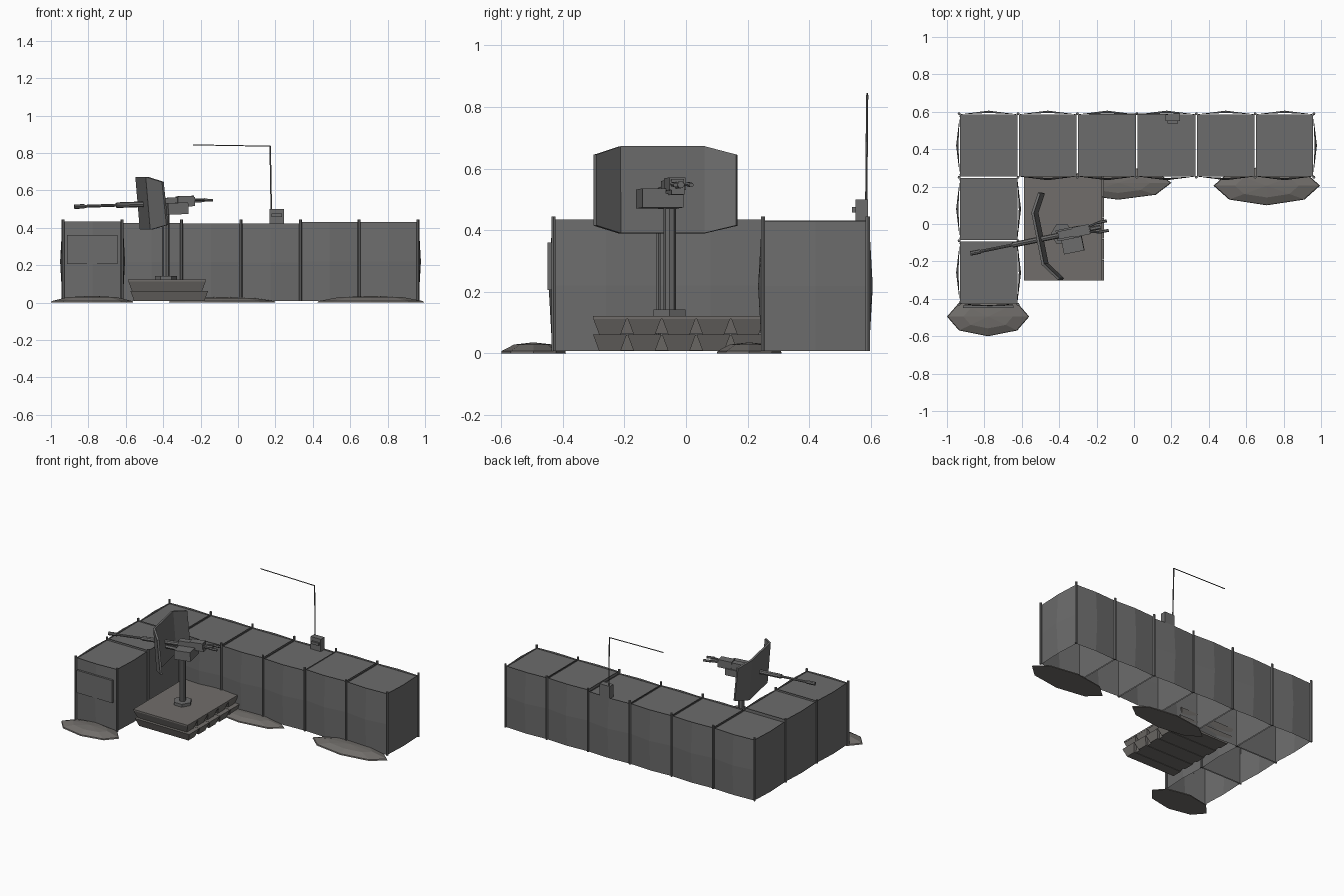
import bpy, bmesh, math
from mathutils import Vector, Matrix

if "Cube" in bpy.data.objects:
    bpy.data.objects.remove(bpy.data.objects["Cube"])


def colour(name, rgb):
    m = bpy.data.materials.new(name)
    m.diffuse_color = (*rgb, 1)
    m.use_nodes = True
    m.node_tree.nodes["Principled BSDF"].inputs["Base Color"].default_value = m.diffuse_color
    return m


DARK = colour("dark_grey", (0.15, 0.15, 0.15))
EARTH = colour("earth", (0.165, 0.155, 0.145))


def make(name, verts, faces, mat=None, paint=DARK):
    me = bpy.data.meshes.new(name)
    me.from_pydata([Vector(v) for v in verts], [], faces)
    me.materials.append(paint)
    ob = bpy.data.objects.new(name, me)
    bpy.context.collection.objects.link(ob)
    bm = bmesh.new()
    bm.from_mesh(me)
    if mat:
        bm.transform(mat)
    bmesh.ops.recalc_face_normals(bm, faces=bm.faces)
    bm.to_mesh(me)
    bm.free()
    return ob


def box(name, lo, hi, mat=None, taper=0.0, paint=DARK):
    # taper pulls the bottom face inwards
    (x0, y0, z0), (x1, y1, z1) = lo, hi
    t = taper
    v = [(x0 + t, y0 + t, z0), (x1 - t, y0 + t, z0), (x1 - t, y1 - t, z0), (x0 + t, y1 - t, z0),
         (x0, y0, z1), (x1, y0, z1), (x1, y1, z1), (x0, y1, z1)]
    f = [(0, 3, 2, 1), (4, 5, 6, 7), (0, 1, 5, 4), (1, 2, 6, 5), (2, 3, 7, 6), (3, 0, 4, 7)]
    return make(name, v, f, mat, paint)


def rod(name, a, b, r, sides=6, mat=None):
    a, b = Vector(a), Vector(b)
    q = (b - a).to_track_quat('Z', 'Y')
    v = [p + q @ Vector((r * math.cos(k * math.tau / sides), r * math.sin(k * math.tau / sides), 0))
         for p in (a, b) for k in range(sides)]
    f = [(k, (k + 1) % sides, sides + (k + 1) % sides, sides + k) for k in range(sides)]
    f += [tuple(range(sides))[::-1], tuple(range(sides, 2 * sides))]
    return make(name, v, f, mat)


# Earth-filled barrier cells: bulging walls, recessed fill, open underneath
def cell(name, x0, x1, y0, y1, h, exposed):
    g = 0.004
    x0, x1, y0, y1 = x0 + g, x1 - g, y0 + g, y1 - g
    c = [Vector((x0, y0, 0)), Vector((x1, y0, 0)), Vector((x1, y1, 0)), Vector((x0, y1, 0))]
    base = 0.008
    verts, faces = [], []
    for i, side in enumerate("frbl"):
        a, b = c[i], c[(i + 1) % 4]
        d = (b - a).normalized()
        out = Vector((d.y, -d.x, 0))
        s = len(verts)
        for j in range(3):
            for k in range(3):
                p = a.lerp(b, k / 2) + Vector((0, 0, base + (h - base) * j / 2))
                if side in exposed and k == 1:
                    p += out * (0.02 if j == 1 else 0.008)
                verts.append(p)
        for j in range(2):
            for k in range(2):
                q = s + j * 3 + k
                faces.append((q, q + 1, q + 4, q + 3))
    s = len(verts)
    verts += [p + Vector((0, 0, h - 0.008)) for p in c]
    faces.append((s, s + 1, s + 2, s + 3))
    make(name, verts, faces)


XS = [-0.935, -0.62, -0.303, 0.015, 0.333, 0.648, 0.962]
HS = [0.425, 0.425, 0.424, 0.422, 0.432, 0.43]
for i in range(6):
    exposed = "b" + ("l" if i == 0 else "f") + ("r" if i == 5 else "")
    cell("back_barrier_cell", XS[i], XS[i + 1], 0.25, 0.59, HS[i], exposed)
YS = [-0.43, -0.09, 0.25]
for i in range(2):
    cell("side_barrier_cell", XS[0], XS[1], YS[i], YS[i + 1], 0.434, "lr" + ("f" if i == 0 else ""))

# Joint pins at the cell corners
pins = [(x, y) for x in XS for y in (0.25, 0.59)] + [(x, y) for x in XS[:2] for y in YS[:2]]
for x, y in pins:
    rod("joint_pin", (x, y, 0.008), (x, y, 0.445), 0.008)

# Blank plate on the end wall
box("wall_plate", (-0.915, -0.450, 0.205), (-0.645, -0.436, 0.36))


# Low dirt mounds along the foot of the walls
def mound(cx, cy, rx, ry, h):
    n = 8
    v = []
    for s, z in ((1, 0), (0.98, 0.008), (0.6, h * 0.8)):
        v += [(cx + rx * s * math.cos(k * math.tau / n), cy + ry * s * math.sin(k * math.tau / n), z)
              for k in range(n)]
    v.append((cx, cy, h))
    f = [(r * n + k, r * n + (k + 1) % n, (r + 1) * n + (k + 1) % n, (r + 1) * n + k)
         for r in range(2) for k in range(n)]
    f += [(2 * n + k, 2 * n + (k + 1) % n, 3 * n) for k in range(n)]
    f.append(tuple(range(n))[::-1])
    make("dirt_mound", v, f, paint=EARTH)


mound(-0.78, -0.495, 0.22, 0.105, 0.036)
mound(0.71, 0.205, 0.285, 0.105, 0.036)
mound(-0.085, 0.22, 0.285, 0.09, 0.03)

# Two layers of long bags under the gun, around a solid filling
for z0, z1, dx in ((0.008, 0.062, 0.012), (0.062, 0.115, 0.0)):
    for k in range(5):
        y = -0.302 + 0.112 * k
        box("platform_bag", (-0.587 + dx, y, z0), (-0.172 + dx, y + 0.11, z1), None, 0.02, EARTH)
    box("platform_filling", (-0.567 + dx, -0.28, z0 + 0.002), (-0.197 + dx, 0.236, z1 - 0.002),
        None, 0.008, EARTH)
box("platform_top", (-0.587, -0.302, 0.112), (-0.172, 0.252, 0.122), None, 0, EARTH)

# Pedestal
P = Vector((-0.385, -0.053, 0))
rod("pedestal_base", P + Vector((0, 0, 0.12)), P + Vector((0, 0, 0.142)), 0.06)
rod("pedestal_post", P + Vector((0, 0, 0.14)), P + Vector((0, 0, 0.48)), 0.02, 8)

# Gun, built along local x (rear is +x), then turned and tipped
M = (Matrix.Translation((P.x, P.y - 0.005, 0.53)) @ Matrix.Rotation(math.radians(11.5), 4, 'Z')
     @ Matrix.Rotation(math.radians(-2), 4, 'Y'))
rod("gun_barrel", (-0.48, 0, 0), (0.02, 0, 0), 0.008, 8, M)
rod("muzzle", (-0.50, 0, 0), (-0.445, 0, 0), 0.012, 8, M)
rod("barrel_jacket", (-0.27, 0, 0), (0, 0, 0), 0.015, 8, M)
box("gun_receiver", (-0.02, -0.02, -0.02), (0.155, 0.022, 0.03), M)
box("receiver_cover", (0.06, -0.026, -0.005), (0.15, 0.028, 0.036), M)
box("gun_cradle", (-0.03, -0.028, -0.06), (0.10, 0.03, -0.015), M)
box("ammo_box", (-0.01, -0.105, -0.06), (0.10, -0.028, 0.002), M)
rod("gun_buffer", (0.15, 0, 0.01), (0.21, 0, 0.01), 0.012, 6, M)
for s in (-1, 1):
    rod("grip_arm", (0.15, s * 0.015, 0.012), (0.20, s * 0.026, 0.012), 0.006, 6, M)
    rod("grip", (0.20, s * 0.026, 0.012), (0.25, s * 0.026, 0.008), 0.008, 6, M)
rod("shield_bracket", (-0.12, 0, -0.03), (0.0, 0, -0.04), 0.012, 6, M)

# Folded gun shield, leaning forward slightly at the top
plan = [(-0.495, 0.165), (-0.53, 0.06), (-0.475, -0.215), (-0.39, -0.295)]
top = [0.645, 0.672, 0.672, 0.645]
low = [0.415, 0.39, 0.39, 0.415]
verts = [(x - 0.012, y, z) for (x, y), z in zip(plan, top)]
verts += [(x + 0.012, y, z) for (x, y), z in zip(plan, low)]
shield = make("gun_shield", verts, [(k, k + 1, k + 5, k + 4) for k in range(3)])
mod = shield.modifiers.new("thickness", 'SOLIDIFY')
mod.thickness = 0.014
mod.offset = 0

# Radio with a bent whip antenna
box("radio", (0.168, 0.55, 0.415), (0.245, 0.59, 0.50))
box("radio_panel", (0.18, 0.538, 0.457), (0.235, 0.55, 0.475))
rod("antenna_mast", (0.178, 0.585, 0.49), (0.172, 0.588, 0.838), 0.004)
rod("antenna_tip", (0.174, 0.588, 0.836), (-0.24, 0.588, 0.843), 0.003)
